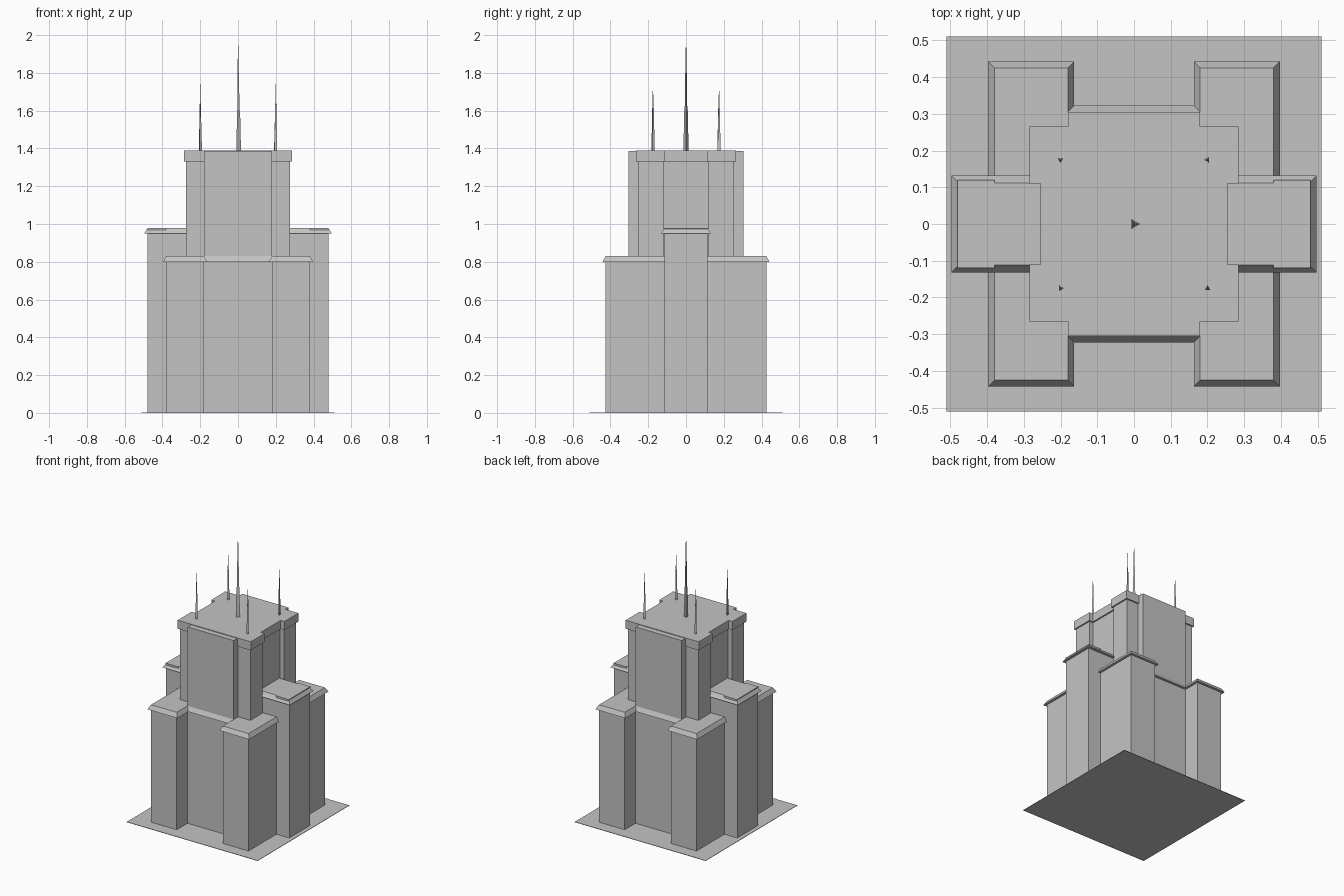
import bpy, bmesh, math
from mathutils import Vector

cube = bpy.data.objects.get("Cube")
if cube:
    bpy.data.objects.remove(cube, do_unlink=True)

stone = bpy.data.materials.new("grey_stone")
stone.use_nodes = True
colour = (0.55, 0.55, 0.55, 1)
stone.diffuse_color = colour
stone.node_tree.nodes["Principled BSDF"].inputs["Base Color"].default_value = colour


def mirrored(quadrant):
    """Full counter-clockwise outline from its +x +y quarter."""
    outline = []
    for sx, sy in ((1, 1), (-1, 1), (-1, -1), (1, -1)):
        part = [(x * sx, y * sy) for x, y in quadrant]
        outline += part if sx == sy else part[::-1]
    return outline


def rectangle(x0, x1, y):
    return [(x0, -y), (x1, -y), (x1, y), (x0, y)]


def offset(outline, d):
    """Push every edge of a right-angled outline outward by d."""
    result = []
    for i, p in enumerate(outline):
        p = Vector(p)
        a = (p - Vector(outline[i - 1])).normalized()
        b = (Vector(outline[(i + 1) % len(outline)]) - p).normalized()
        result.append(p + d * Vector((a.y + b.y, -a.x - b.x)))
    return result


def loft(name, rings):
    """Closed solid through (z, outline) rings."""
    bm = bmesh.new()
    loops = [[bm.verts.new((p[0], p[1], z)) for p in pts] for z, pts in rings]
    n = len(loops[0])
    for low, high in zip(loops, loops[1:]):
        for i in range(n):
            j = (i + 1) % n
            bm.faces.new((low[i], low[j], high[j], high[i]))
    bm.faces.new(loops[0][::-1])
    bm.faces.new(loops[-1])
    mesh = bpy.data.meshes.new(name)
    bm.to_mesh(mesh)
    bm.free()
    mesh.materials.append(stone)
    obj = bpy.data.objects.new(name, mesh)
    bpy.context.collection.objects.link(obj)
    return obj


def extrude(name, outline, steps):
    """Solid from (z, outward offset) steps."""
    return loft(name, [(z, offset(outline, d)) for z, d in steps])


# Ground slab
extrude("ground_plate", rectangle(-0.51, 0.51, 0.51), [(0, 0), (0.003, 0)])

# Lower block with four corner wings and a sloped cornice
lower = mirrored([(0.38, 0.425), (0.18, 0.425), (0.18, 0.305)])
extrude("lower_block", lower, [(0, 0), (0.8, 0), (0.8, 0.017), (0.83, 0)])

# Side wings with their own cornice and raised roof end
for side, s in (("left", 1), ("right", -1)):
    def span(a, b, y):
        return rectangle(min(a * s, b * s), max(a * s, b * s), y)
    extrude(side + "_wing", span(0.2, 0.48, 0.115),
            [(0, 0), (0.95, 0), (0.95, 0.017), (0.98, -0.004)])
    extrude(side + "_wing_roof", span(0.38, 0.48, 0.12), [(0.955, 0), (0.98, 0)])

# Upper tower, recessed on its sides, with an overhanging crown
tower = mirrored([(0.245, 0.12), (0.275, 0.12), (0.275, 0.255)])
extrude("upper_tower", tower, [(0.8, 0), (1.33, 0), (1.33, 0.01), (1.39, 0.01)])

# Front and back bays
for name, y in (("front_bay", -0.255), ("back_bay", 0.255)):
    bay = [(x, y + dy) for x, dy in rectangle(-0.18, 0.18, 0.05)]
    extrude(name, bay, [(0.8, 0), (1.386, 0)])


# Three-sided stepped masts
def mast(name, x, y, turn, profile):
    rings = []
    for z, r in profile:
        angles = [turn + i * math.tau / 3 for i in range(3)]
        rings.append((z, [(x + r * math.cos(a), y + r * math.sin(a)) for a in angles]))
    loft(name, rings)


mast("centre_mast", 0, 0, 0,
     [(1.38, 0.016), (1.6, 0.011), (1.6, 0.008), (1.8, 0.005), (1.8, 0.004), (2.0, 0.0003)])
small = [(1.38, 0.009), (1.5, 0.007), (1.5, 0.006), (1.63, 0.004), (1.63, 0.003), (1.74, 0.0003)]
corners = {"back_left": (1, 1, 2), "back_right": (-1, 1, 3),
           "front_right": (-1, -1, 0), "front_left": (1, -1, 1)}
for name, (sx, sy, quarter) in corners.items():
    mast(name + "_mast", 0.2 * sx, 0.175 * sy, quarter * math.pi / 2, small)
